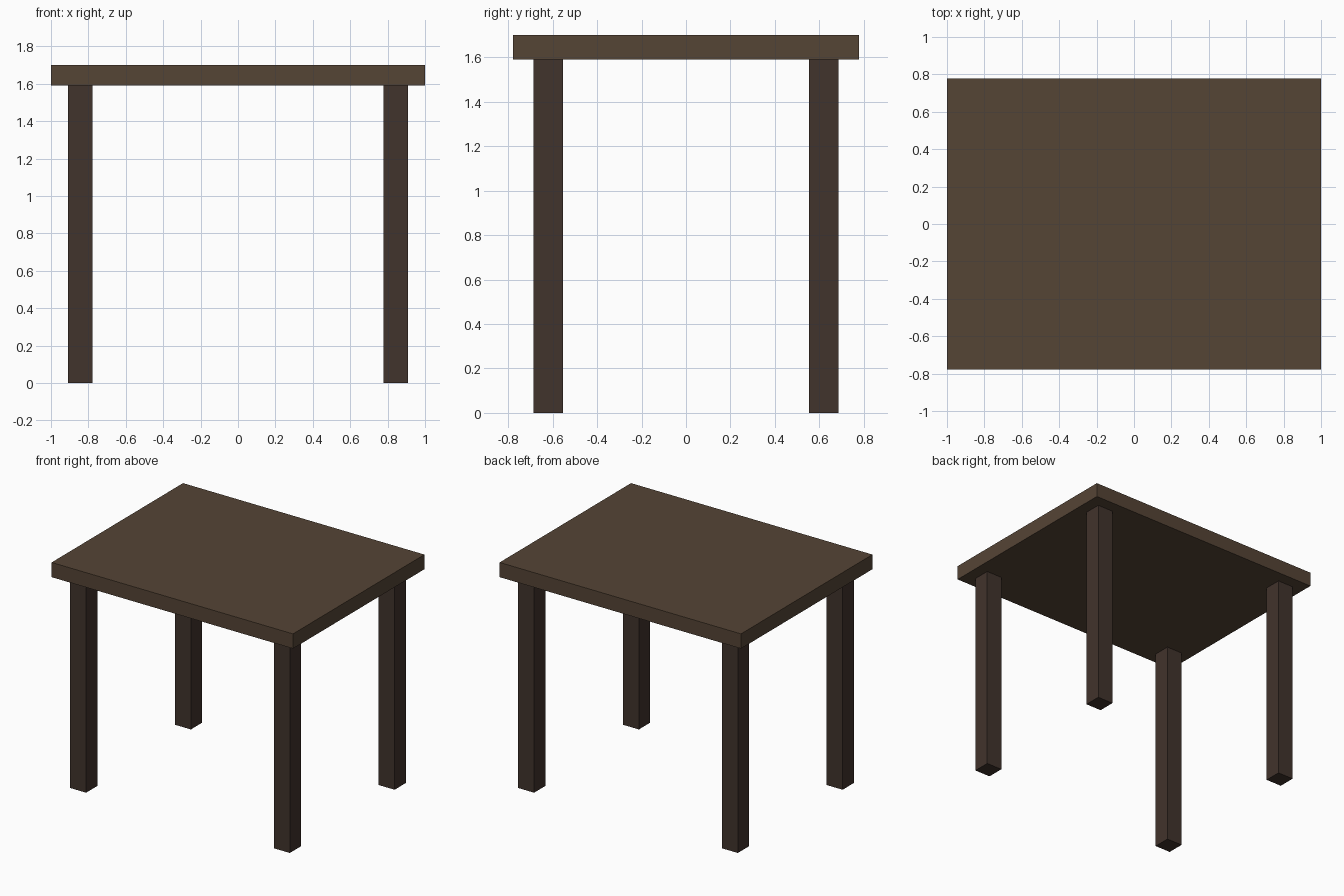
import bpy

if "Cube" in bpy.data.objects:
    bpy.data.objects.remove(bpy.data.objects["Cube"])


def material(name, color):
    mat = bpy.data.materials.new(name)
    mat.diffuse_color = color
    mat.use_nodes = True
    mat.node_tree.nodes["Principled BSDF"].inputs["Base Color"].default_value = mat.diffuse_color
    return mat


def box(name, center, size, mat):
    bpy.ops.mesh.primitive_cube_add(size=1, location=center)
    obj = bpy.context.object
    obj.name = name
    obj.scale = size
    bpy.ops.object.transform_apply(location=False, rotation=False, scale=True)
    obj.data.materials.append(mat)
    return obj


top_wood = material("top_wood", (0.091, 0.058, 0.036, 1))
leg_wood = material("leg_wood", (0.053, 0.033, 0.025, 1))

HEIGHT, THICKNESS = 1.70, 0.11
LEG_WIDTH = 0.132
LEG_HEIGHT = HEIGHT - THICKNESS

# Table top slab
box("table_top", (0, 0, HEIGHT - THICKNESS / 2), (2.0, 1.555, THICKNESS), top_wood)

# Four square legs, inset from the corners
for y_name, sy in (("front", -1), ("back", 1)):
    for x_name, sx in (("left", -1), ("right", 1)):
        box(f"{y_name}_{x_name}_leg", (sx * 0.844, sy * 0.62, LEG_HEIGHT / 2),
            (LEG_WIDTH, LEG_WIDTH, LEG_HEIGHT), leg_wood)
